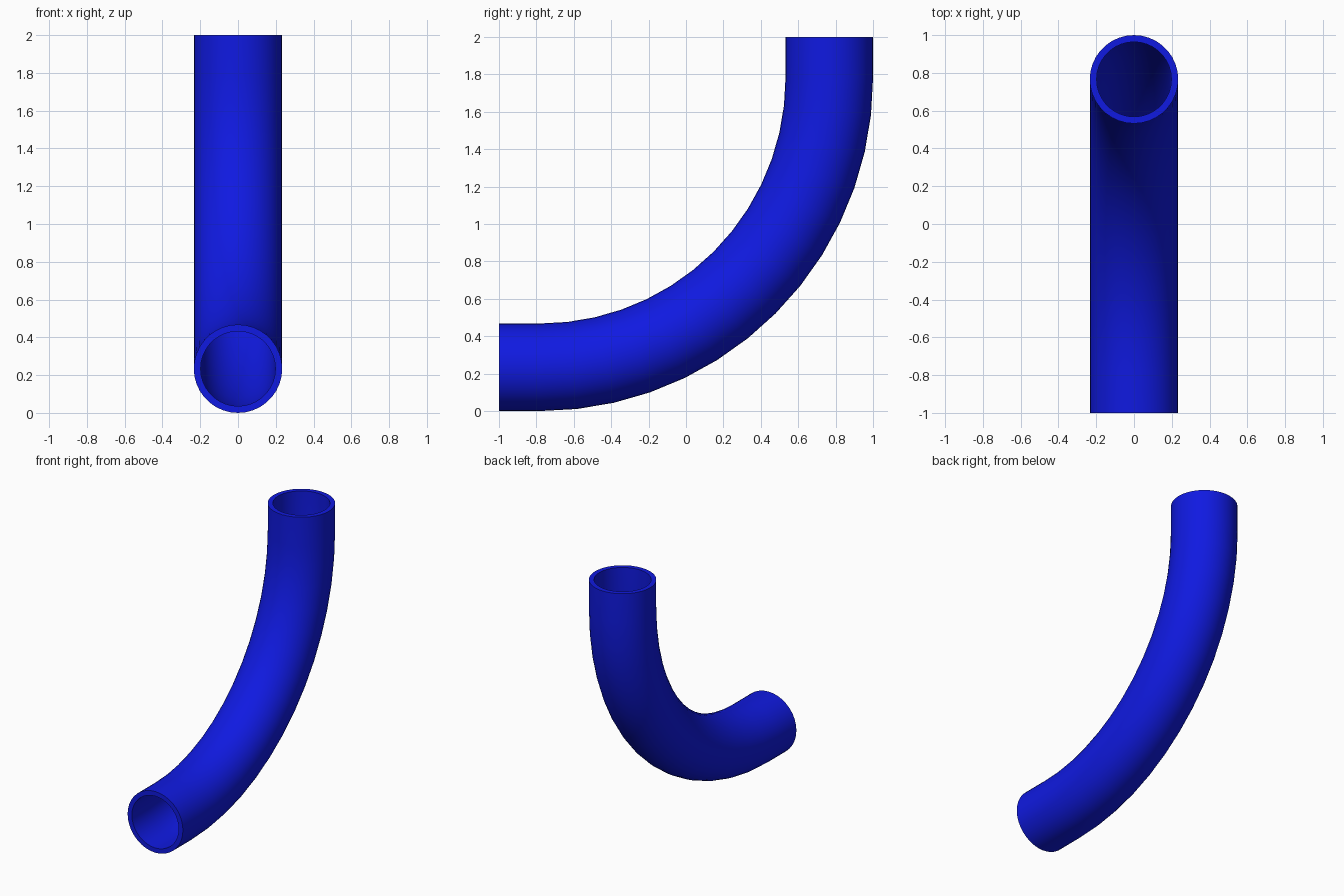
import bpy, bmesh
from math import sin, cos, pi

if "Cube" in bpy.data.objects:
    bpy.data.objects.remove(bpy.data.objects["Cube"])

SIDES, STEPS = 36, 14
R_OUT, R_IN = 0.234, 0.198
CY, CZ = -0.78, 1.78          # bend centre
BEND = CZ - R_OUT             # centreline bend radius

# centreline stations: (y, z, turn angle)
path = [(-1.0, R_OUT, 0.0)]
for i in range(STEPS + 1):
    a = i * pi / 2 / STEPS
    path.append((CY + BEND * sin(a), CZ - BEND * cos(a), a))
path.append((CY + BEND, 2.0, pi / 2))

bm = bmesh.new()


def ring(station, r):
    y, z, a = station
    pts = []
    for k in range(SIDES):
        t = 2 * pi * k / SIDES
        u = r * sin(t)
        pts.append(bm.verts.new((r * cos(t), y - u * sin(a), z + u * cos(a))))
    return pts


def bridge(r0, r1):
    for k in range(SIDES):
        n = (k + 1) % SIDES
        bm.faces.new((r0[k], r0[n], r1[n], r1[k]))


# outer wall forwards, inner bore backwards, closed by the two rims
rings = [ring(s, R_OUT) for s in path] + [ring(s, R_IN) for s in reversed(path)]
for i, r0 in enumerate(rings):
    bridge(r0, rings[(i + 1) % len(rings)])
bmesh.ops.recalc_face_normals(bm, faces=bm.faces)

mesh = bpy.data.meshes.new("pipe_bend")
bm.to_mesh(mesh)
bm.free()
pipe = bpy.data.objects.new("pipe_bend", mesh)
bpy.context.collection.objects.link(pipe)

# blue plastic
mat = bpy.data.materials.new("blue")
mat.diffuse_color = (0.005, 0.01, 0.75, 1)
mat.use_nodes = True
mat.node_tree.nodes["Principled BSDF"].inputs["Base Color"].default_value = mat.diffuse_color
mesh.materials.append(mat)

bpy.context.view_layer.objects.active = pipe
pipe.select_set(True)
bpy.ops.object.shade_smooth_by_angle(angle=pi / 6)
